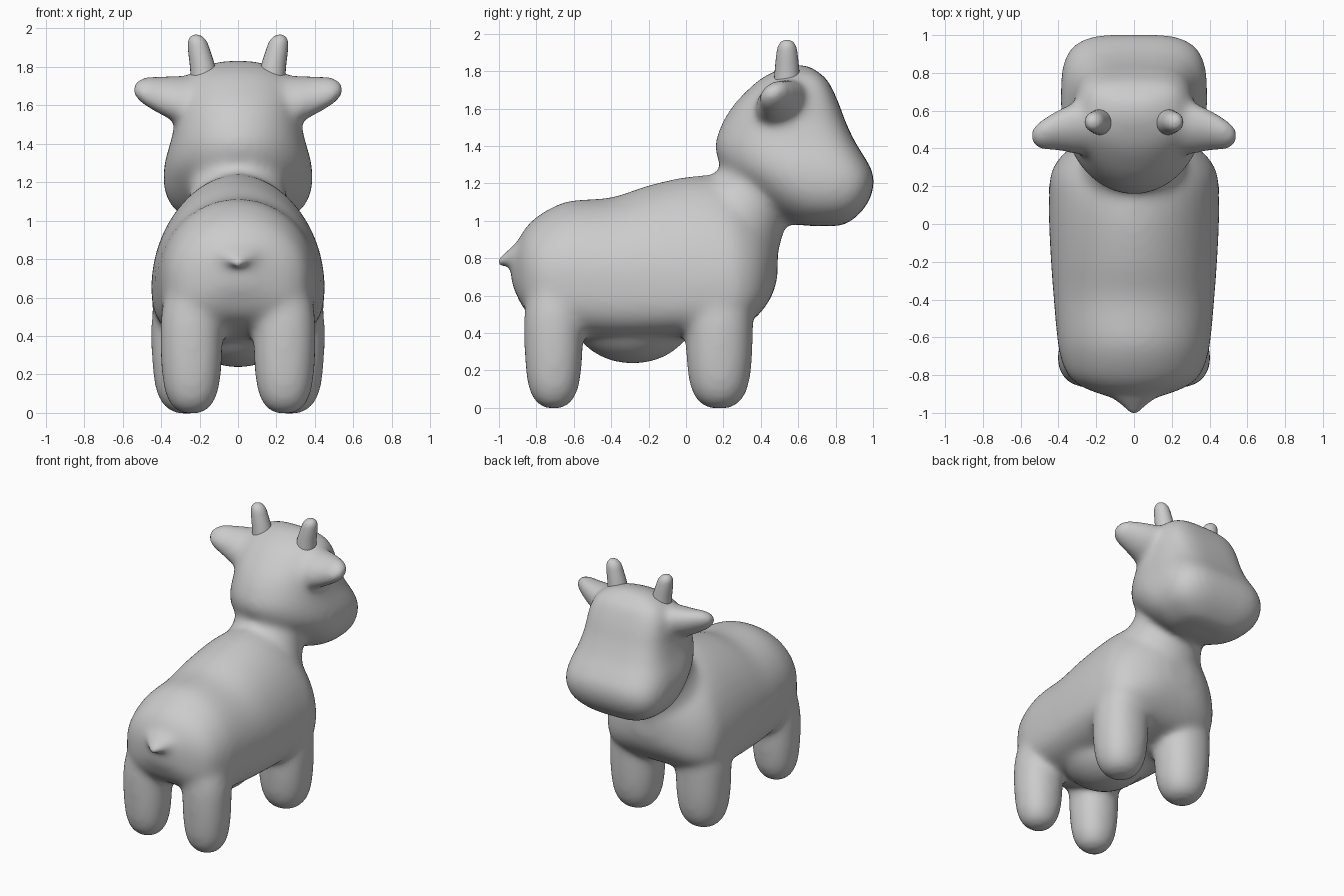
import bpy, bmesh, math
from mathutils import Vector

if "Cube" in bpy.data.objects:
    bpy.data.objects.remove(bpy.data.objects["Cube"])


def ring(c, u, up, down, p_up=2.0, p_down=2.0, n=40):
    """Superellipse with separate upper and lower halves."""
    pts = []
    for i in range(n):
        a = 2 * math.pi * i / n
        ca, sa = math.cos(a), math.sin(a)
        p = p_up if sa >= 0 else p_down
        x = math.copysign(abs(ca) ** (2 / p), ca)
        s = abs(sa) ** (2 / p)
        pts.append(Vector(c) + Vector(u) * x + Vector(up if sa >= 0 else down) * s)
    return pts


def resample(rows, n=5):
    """Catmull-Rom interpolation of the section table."""
    out = []
    for i in range(len(rows) - 1):
        p0, p1 = rows[max(i - 1, 0)], rows[i]
        p2, p3 = rows[i + 1], rows[min(i + 2, len(rows) - 1)]
        for k in range(n):
            t = k / n
            out.append([0.5 * (2 * b + (c - a) * t + (2 * a - 5 * b + 4 * c - d) * t * t
                               + (3 * b - a - 3 * c + d) * t ** 3)
                        for a, b, c, d in zip(p0, p1, p2, p3)])
    out.append(list(rows[-1]))
    return out


def loft(name, rows, section):
    bm = bmesh.new()
    rings = [[bm.verts.new(p) for p in section(*r)] for r in resample(rows)]
    for a, b in zip(rings, rings[1:]):
        for i in range(len(a)):
            j = (i + 1) % len(a)
            bm.faces.new((a[i], a[j], b[j], b[i]))
    bm.faces.new(rings[0])
    bm.faces.new(rings[-1])
    bmesh.ops.recalc_face_normals(bm, faces=bm.faces)
    me = bpy.data.meshes.new(name)
    bm.to_mesh(me)
    bm.free()
    ob = bpy.data.objects.new(name, me)
    bpy.context.collection.objects.link(ob)
    return ob


def select(obs):
    bpy.ops.object.select_all(action='DESELECT')
    for o in obs:
        o.select_set(True)
    bpy.context.view_layer.objects.active = obs[0]


parts = []

# Torso: y, top, middle, bottom, half width
torso = [(-.935, .82, .76, .67, .07), (-.90, .89, .74, .59, .18), (-.86, .96, .72, .52, .28),
         (-.80, 1.02, .71, .47, .35), (-.70, 1.08, .70, .42, .39), (-.60, 1.11, .70, .385, .407),
         (-.40, 1.125, .69, .365, .425), (-.20, 1.19, .68, .365, .44), (0, 1.235, .67, .375, .45),
         (.15, 1.24, .66, .40, .45), (.25, 1.20, .66, .42, .445), (.33, 1.14, .66, .45, .41),
         (.40, 1.08, .68, .51, .34), (.46, 1.0, .73, .60, .22), (.49, .92, .80, .70, .09)]


def torso_section(y, t, m, b, w):
    shoulder = min(max((y + .5) / .5, 0), 1)
    return ring((0, y, m), (w, 0, 0), (0, 0, t - m), (0, 0, b - m), 2 - .12 * shoulder, 3.3)


parts.append(loft("body", torso, torso_section))

# Belly bulge
bpy.ops.mesh.primitive_uv_sphere_add(segments=40, ring_count=20, location=(0, -.285, .52))
belly = bpy.context.object
belly.scale = (.31, .34, .285)
parts.append(belly)

# Neck: y, z, radius, with sections tilted across the neck axis
neck = [(.20, .88, .30), (.28, 1.01, .27), (.35, 1.12, .234), (.42, 1.22, .235), (.47, 1.28, .22)]
parts.append(loft("neck", neck, lambda y, z, r: ring(
    (0, y, z), (r * 1.08, 0, 0), (0, .8 * r, -.6 * r), (0, -.8 * r, .6 * r))))

# Head: z, back, front, half width (round at the back, boxy at the face)
head = [(.972, .66, .82, .12), (.99, .54, .87, .22), (1.05, .45, .94, .32), (1.12, .36, .985, .37),
        (1.20, .27, 1.006, .388), (1.27, .20, .994, .386), (1.34, .165, .955, .372),
        (1.42, .157, .905, .348), (1.53, .197, .853, .325), (1.62, .255, .82, .315),
        (1.70, .33, .785, .295), (1.76, .40, .75, .255), (1.80, .475, .70, .19),
        (1.832, .56, .65, .08)]


def head_section(z, b, f, w):
    c = b + (f - b) * .52
    return ring((0, c, z), (w, 0, 0), (0, f - c, 0), (0, b - c, 0), 3.6, 2.0)


parts.append(loft("head", head, head_section))

# Leg sections: z, radius factor, shift towards the body
foot = [(-.006, .2, 0), (.012, .5, 0), (.055, .74, 0), (.13, .91, 0), (.25, 1.0, 0),
        (.38, 1.03, 0), (.50, 1.04, .005), (.62, 1.02, .025), (.72, .95, .06), (.82, .7, .13)]
# Ear sections: x, y, z, half depth, half height
ear = [(.20, .515, 1.63, .14, .115), (.32, .505, 1.635, .135, .115), (.40, .497, 1.65, .11, .098),
       (.48, .475, 1.672, .085, .076), (.525, .467, 1.68, .06, .052), (.55, .463, 1.683, .025, .022)]
# Horn sections: z, x, radius
horn = [(1.70, .170, .074), (1.80, .184, .066), (1.88, .201, .058), (1.93, .211, .049),
        (1.957, .216, .031), (1.967, .218, .008)]
horns = []
for s, side in ((1, "right"), (-1, "left")):
    for nm, cx, cy, rx, ry, dy in (("rear", .242, -.708, .158, .153, .6),
                                   ("front", .268, .178, .178, .175, 0)):
        parts.append(loft(f"{nm}_leg_{side}", foot, lambda z, k, d: ring(
            (s * (cx - d), cy + dy * d, z), (rx * k, 0, 0), (0, ry * k, 0), (0, -ry * k, 0), 2.2, 2.2)))
    parts.append(loft(f"ear_{side}", ear, lambda x, y, z, d, h: ring(
        (s * x, y, z), (0, d, .25 * d), (0, 0, h), (0, 0, -h))))
    horns.append(loft(f"horn_{side}", horn, lambda z, x, r: ring(
        (s * x, .54, z), (r, 0, 0), (0, r, 0), (0, -r, 0), n=24)))

# Tail: y, z, half width, half height
tail = [(-.80, .83, .25, .14), (-.87, .825, .18, .085), (-.93, .81, .11, .055),
        (-.975, .79, .06, .035), (-1.015, .775, .03, .022)]
parts.append(loft("tail", tail, lambda y, z, w, h: ring(
    (0, y, z), (w, 0, 0), (0, 0, h), (0, 0, -h), n=24)))

# Fuse the soft parts into one skin and blend the joins
select(parts)
bpy.ops.object.join()
body = bpy.context.object
body.name = "body_with_head"
mod = body.modifiers.new("fuse", 'REMESH')
mod.mode = 'VOXEL'
mod.voxel_size = .018
mod = body.modifiers.new("blend", 'SMOOTH')
mod.factor = .5
mod.iterations = 30
for m in ("fuse", "blend"):
    bpy.ops.object.modifier_apply(modifier=m)

select([body] + horns)
bpy.ops.object.shade_smooth()
